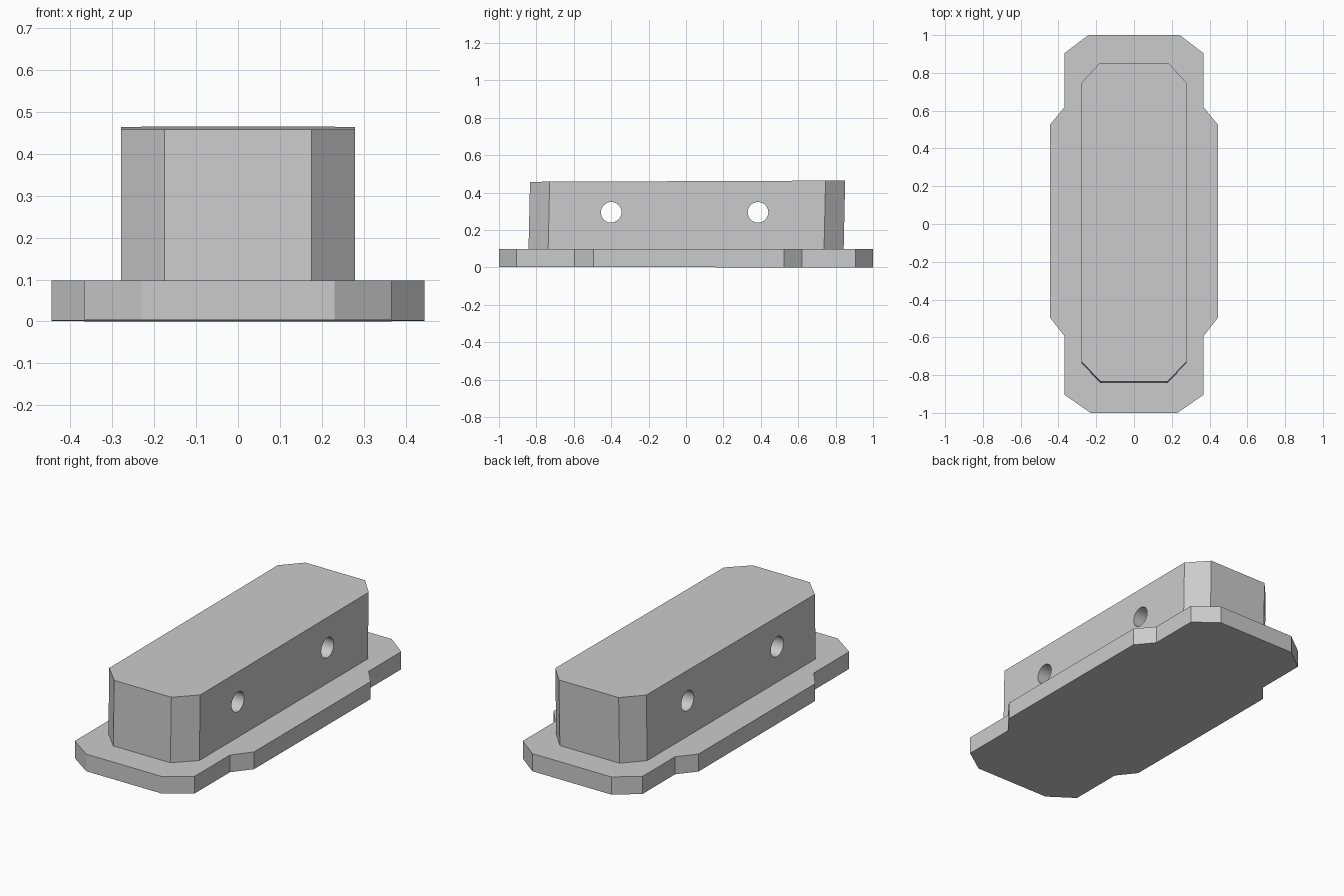
import bpy
import bmesh
import math

cube = bpy.data.objects.get("Cube")
if cube:
    bpy.data.objects.remove(cube, do_unlink=True)

grey = bpy.data.materials.new("plain grey")
grey.use_nodes = True
colour = (0.6, 0.6, 0.6, 1)
grey.diffuse_color = colour
grey.node_tree.nodes["Principled BSDF"].inputs["Base Color"].default_value = colour


def prism(name, half, bottom, top):
    """Mirror a half outline in x and join its bottom and top, each a function of (x, y)."""
    outline = half + [(-x, y) for x, y in reversed(half)]
    bm = bmesh.new()
    low = [bm.verts.new(bottom(x, y)) for x, y in outline]
    high = [bm.verts.new(top(x, y)) for x, y in outline]
    bm.faces.new(low)
    bm.faces.new(high)
    n = len(outline)
    for i in range(n):
        j = (i + 1) % n
        bm.faces.new((low[i], low[j], high[j], high[i]))
    bmesh.ops.recalc_face_normals(bm, faces=bm.faces)
    mesh = bpy.data.meshes.new(name)
    bm.to_mesh(mesh)
    bm.free()
    mesh.materials.append(grey)
    obj = bpy.data.objects.new(name, mesh)
    bpy.context.collection.objects.link(obj)
    return obj


# Base plate: wide middle, stepped and chamfered ends, very slightly sloped underside
base_half = [(0.23, -1), (0.367, -0.905), (0.367, -0.595), (0.445, -0.495),
             (0.445, 0.525), (0.367, 0.62), (0.367, 0.905), (0.242, 1)]
prism("base_plate", base_half,
      lambda x, y: (x, y, 0.0015 * (1 - y)),
      lambda x, y: (x, y, 0.098))

# Upper block: chamfered corners, top leaning slightly to the back
block_half = [(0.175, -0.842), (0.279, -0.737), (0.279, 0.738), (0.183, 0.843)]
block = prism("upper_block", block_half,
              lambda x, y: (x, y, 0.098),
              lambda x, y: (x, y + 0.008, 0.4615 + 0.004 * y))

# Two round holes right through the block
cutters = []
for y in (-0.4, 0.385):
    bpy.ops.mesh.primitive_cylinder_add(vertices=32, radius=0.055, depth=1,
                                        location=(0, y, 0.295),
                                        rotation=(0, math.pi / 2, 0))
    cutter = bpy.context.object
    cutter.name = "hole_cutter"
    cutter.hide_render = True
    cutter.data.materials.append(grey)
    cutters.append(cutter)
    cut = block.modifiers.new("hole", "BOOLEAN")
    cut.operation = "DIFFERENCE"
    cut.solver = "EXACT"
    cut.object = cutter

bpy.ops.object.select_all(action="DESELECT")
block.select_set(True)
bpy.context.view_layer.objects.active = block
for name in [m.name for m in block.modifiers]:
    bpy.ops.object.modifier_apply(modifier=name)
for cutter in cutters:
    bpy.data.objects.remove(cutter, do_unlink=True)
bpy.ops.object.shade_smooth_by_angle(angle=math.radians(25))
